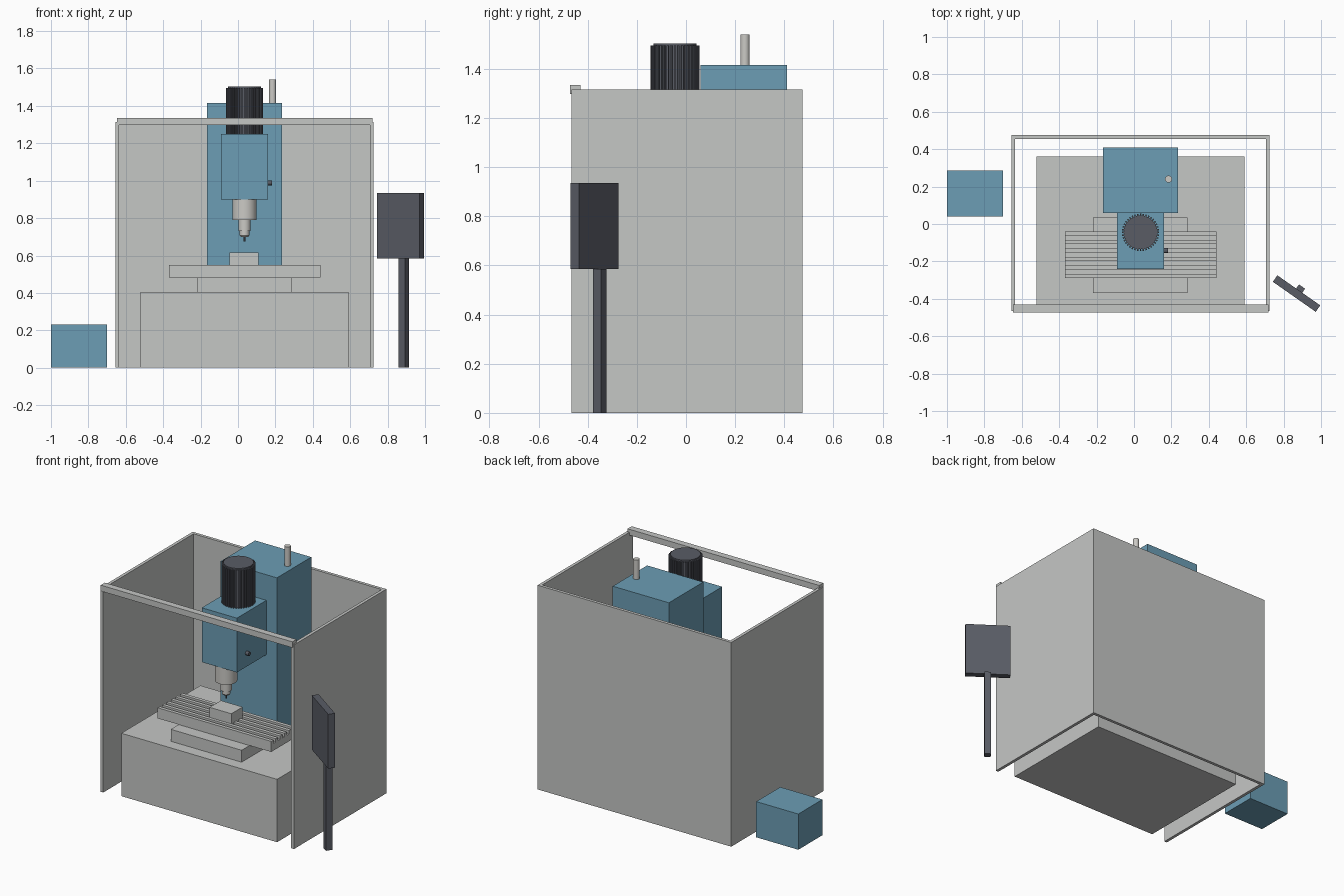
import bpy, bmesh
from math import sin, cos, pi, radians
from mathutils import Matrix

cube = bpy.data.objects.get("Cube")
if cube:
    bpy.data.objects.remove(cube, do_unlink=True)


def material(name, rgb):
    m = bpy.data.materials.new(name)
    m.use_nodes = True
    m.diffuse_color = (*rgb, 1)
    m.node_tree.nodes["Principled BSDF"].inputs["Base Color"].default_value = (*rgb, 1)
    return m


GREY = material("light grey", (0.56, 0.57, 0.56))
STEEL = material("warm steel", (0.60, 0.59, 0.56))
BLUE = material("machine blue", (0.15, 0.34, 0.46))
DARK = material("dark slate", (0.10, 0.107, 0.13))


def finish(name, bm, mat):
    bmesh.ops.recalc_face_normals(bm, faces=bm.faces)
    mesh = bpy.data.meshes.new(name)
    bm.to_mesh(mesh)
    bm.free()
    mesh.materials.append(mat)
    ob = bpy.data.objects.new(name, mesh)
    bpy.context.collection.objects.link(ob)
    return ob


def box(name, mat, xs, ys, zs):
    bm = bmesh.new()
    size = [b - a for a, b in (xs, ys, zs)]
    mid = [(a + b) / 2 for a, b in (xs, ys, zs)]
    bmesh.ops.create_cube(bm, size=1, matrix=Matrix.Translation(mid) @ Matrix.Diagonal((*size, 1)))
    return finish(name, bm, mat)


def prism(name, mat, points, offset):
    """Extrude a closed outline of 3D points along an offset."""
    bm = bmesh.new()
    face = bm.faces.new([bm.verts.new(p) for p in points])
    new = bmesh.ops.extrude_face_region(bm, geom=[face])["geom"]
    bmesh.ops.translate(bm, vec=offset, verts=[v for v in new if isinstance(v, bmesh.types.BMVert)])
    return finish(name, bm, mat)


def smooth(ob):
    bpy.ops.object.select_all(action="DESELECT")
    ob.select_set(True)
    bpy.context.view_layer.objects.active = ob
    bpy.ops.object.shade_smooth_by_angle(angle=radians(30))


def lathe(name, mat, x, y, profile, sides=32):
    """Stack of rings (radius, height) around a vertical axis."""
    bm = bmesh.new()
    rings = [[bm.verts.new((x + r * cos(2 * pi * i / sides), y + r * sin(2 * pi * i / sides), z))
              for i in range(sides)] for r, z in profile]
    for a, b in zip(rings, rings[1:]):
        for i in range(sides):
            j = (i + 1) % sides
            bm.faces.new((a[i], a[j], b[j], b[i]))
    bm.faces.new(rings[0])
    bm.faces.new(rings[-1])
    ob = finish(name, bm, mat)
    smooth(ob)
    return ob


# Enclosure: U-shaped wall, open at front, top and bottom
L, R, F, B, T = -0.655, 0.725, -0.465, 0.475, 0.02
outline = [(L, F), (L, B), (R, B), (R, F), (R - T, F), (R - T, B - T), (L + T, B - T), (L + T, F)]
prism("enclosure_walls", GREY, [(x, y, 0) for x, y in outline], (0, 0, 1.315))
box("front_top_rail", GREY, (-0.648, 0.718), (-0.472, -0.43), (1.297, 1.335))

# Machine bed and saddle
box("machine_base", GREY, (-0.52, 0.59), (-0.445, 0.36), (0, 0.405))
box("saddle", GREY, (-0.22, 0.285), (-0.37, 0.035), (0.405, 0.482))

# Work table with five slots running along its length
y0, y1, z0, z1, depth, slots = -0.29, -0.04, 0.482, 0.55, 0.022, 5
step = (y1 - y0) / (2 * slots + 1)
section = [(y0, z0), (y0, z1)]
for i in range(slots):
    a = y0 + step * (2 * i + 1)
    section += [(a, z1), (a, z1 - depth), (a + step, z1 - depth), (a + step, z1)]
section += [(y1, z1), (y1, z0)]
prism("work_table", GREY, [(-0.37, y, z) for y, z in section], (0.81, 0, 0))
box("workpiece", GREY, (-0.045, 0.11), (-0.225, -0.11), (0.528, 0.615))

# Column, head and lubrication pin
box("column", BLUE, (-0.165, 0.235), (0.06, 0.41), (0.405, 1.415))
box("spindle_head", BLUE, (-0.09, 0.16), (-0.24, 0.06), (0.9, 1.25))
lathe("column_pin", STEEL, 0.185, 0.24, [(0.019, 1.415), (0.019, 1.54)], 20)

# Spindle and cutting tool
lathe("spindle", STEEL, 0.035, -0.17,
      [(0.065, 0.9), (0.065, 0.79), (0.033, 0.79), (0.033, 0.73),
       (0.026, 0.73), (0.026, 0.708), (0.02, 0.7)])
lathe("cutting_tool", DARK, 0.035, -0.17, [(0.005, 0.7), (0.005, 0.675)], 12)

# Finned motor
fins, cx, cy = 40, 0.035, -0.045
gear = []
for i in range(fins):
    for frac, r in ((-0.25, 0.09), (-0.25, 0.1), (0.25, 0.1), (0.25, 0.09)):
        a = 2 * pi * (i + frac) / fins
        gear.append((cx + r * cos(a), cy + r * sin(a), 1.25))
prism("motor_fins", DARK, gear, (0, 0, 0.245))
lathe("motor_cap", DARK, cx, cy, [(0.088, 1.49), (0.088, 1.503)], 40)

# Small knob on the side of the head
knob = [(0.16, -0.142 + 0.013 * cos(pi * i / 6), 0.988 + 0.013 * sin(pi * i / 6)) for i in range(12)]
prism("head_knob", DARK, knob, (0.022, 0, 0))

# Control panel on a post, turned toward the operator
for name, x, y, w, d, za, zb in (("control_panel", 0.869, -0.372, 0.28, 0.042, 0.585, 0.935),
                                 ("panel_post", 0.887, -0.351, 0.04, 0.04, 0, 0.585)):
    ob = box(name, DARK, (-w / 2, w / 2), (-d / 2, d / 2), (za, zb))
    ob.location = (x, y, 0)
    ob.rotation_euler.z = radians(-35)

# Separate floor unit
box("coolant_tank", BLUE, (-1.0, -0.7), (0.04, 0.285), (0, 0.23))
